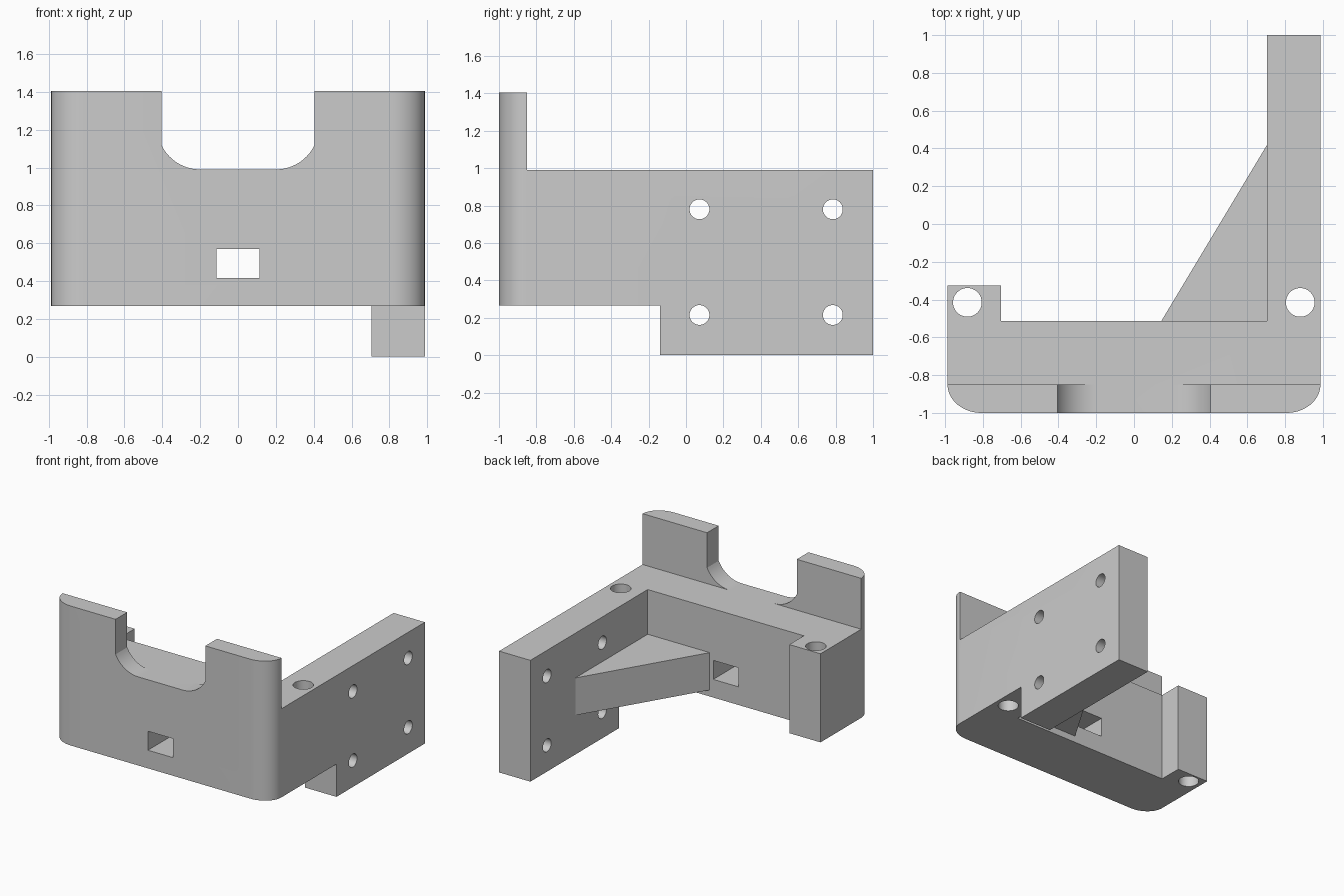
import bpy
import bmesh
from math import sin, cos, acos, degrees, radians
from mathutils import Vector

if "Cube" in bpy.data.objects:
    bpy.data.objects.remove(bpy.data.objects["Cube"])

grey = bpy.data.materials.new("plain grey")
grey.use_nodes = True
GREY = (0.6, 0.6, 0.6, 1)
grey.diffuse_color = GREY
grey.node_tree.nodes["Principled BSDF"].inputs["Base Color"].default_value = GREY

# Main dimensions
W, INNER = 0.987, 0.705
BASE, DECK, TOP = 0.267, 0.99, 1.405
BACK, LIP = -0.513, -0.85

# Axes for each outline plane: outline u, outline v, extrusion
PLANES = {
    "xy": ((1, 0, 0), (0, 1, 0), (0, 0, 1)),
    "xz": ((1, 0, 0), (0, 0, 1), (0, 1, 0)),
    "yz": ((0, 1, 0), (0, 0, 1), (1, 0, 0)),
}


def prism(name, plane, outline, low, high):
    """Extrude a flat outline between two levels along the plane's normal."""
    u, v, n = (Vector(a) for a in PLANES[plane])
    bm = bmesh.new()
    face = bm.faces.new([bm.verts.new(u * a + v * b + n * low) for a, b in outline])
    extruded = bmesh.ops.extrude_face_region(bm, geom=[face])["geom"]
    verts = [e for e in extruded if isinstance(e, bmesh.types.BMVert)]
    bmesh.ops.translate(bm, verts=verts, vec=n * (high - low))
    bmesh.ops.recalc_face_normals(bm, faces=bm.faces)
    mesh = bpy.data.meshes.new(name)
    bm.to_mesh(mesh)
    bm.free()
    mesh.materials.append(grey)
    obj = bpy.data.objects.new(name, mesh)
    bpy.context.collection.objects.link(obj)
    return obj


def arc(cx, cy, rx, ry, start, end, steps=14):
    angles = [radians(start + (end - start) * i / steps) for i in range(steps + 1)]
    return [(cx + rx * cos(a), cy + ry * sin(a)) for a in angles]


def circle(cx, cy, r):
    return arc(cx, cy, r, r, 0, 360, 40)[:-1]


def rect(a0, a1, b0, b1):
    return [(a0, b0), (a1, b0), (a1, b1), (a0, b1)]


def combine(target, tool, operation):
    mod = target.modifiers.new("combine", "BOOLEAN")
    mod.operation, mod.solver, mod.object = operation, "EXACT", tool
    bpy.context.view_layer.objects.active = target
    bpy.ops.object.modifier_apply(modifier=mod.name)
    bpy.data.objects.remove(tool)


# Body: front block with rounded corners, left side wall and right post
RX, RY = 0.18, 1 + LIP
footprint = (arc(RX - W, LIP, RX, RY, 180, 270) + arc(W - RX, LIP, RX, RY, 270, 360)
             + [(W, 1), (INNER, 1), (INNER, BACK), (-INNER, BACK),
                (-INNER, -0.325), (-W, -0.325)])
bracket = prism("bracket", "xy", footprint, BASE, TOP)

# Step down from the raised lip to the deck
combine(bracket, prism("deck_cut", "xz", rect(-2, 2, DECK, 2), LIP, 2), "DIFFERENCE")

# Lower part of the side wall
foot = prism("wall_foot", "yz", rect(-0.14, 1, 0, 0.5), INNER, W)
combine(bracket, foot, "UNION")

# Notch in the lip, with curved lower corners meeting straight sides
HALF, FLAT, R = 0.405, 0.2, 0.227
side = degrees(acos((HALF - FLAT) / R))
notch = ([(-HALF, 2)] + arc(-FLAT, DECK + R, R, R, 180 + side, 270)
         + arc(FLAT, DECK + R, R, R, 270, 360 - side) + [(HALF, 2)])
combine(bracket, prism("notch_cut", "xz", notch, -2, LIP), "DIFFERENCE")

# Rectangular window through the front block
window = prism("window_cut", "xz", rect(-0.113, 0.113, 0.415, 0.57), -2, 0)
combine(bracket, window, "DIFFERENCE")

# Upright bolt holes near the back corners of the deck
for x in (-0.882, 0.88):
    hole = prism("bolt_cut", "xy", circle(x, -0.415, 0.076), -1, 2)
    combine(bracket, hole, "DIFFERENCE")

# Four mounting holes through the side wall
for y in (0.072, 0.785):
    for z in (0.215, 0.78):
        hole = prism("mount_cut", "yz", circle(y, z, 0.053), 0.5, 2)
        combine(bracket, hole, "DIFFERENCE")

# Triangular brace in the inner corner
brace = [(0.145, BACK), (INNER, BACK), (INNER, 0.42)]
prism("corner_brace", "xy", brace, 0.32, 0.625)

# Smooth the rounded faces, keep the edges crisp
bpy.ops.object.select_all(action="DESELECT")
bracket.select_set(True)
bpy.context.view_layer.objects.active = bracket
bpy.ops.object.shade_smooth_by_angle(angle=radians(25))
